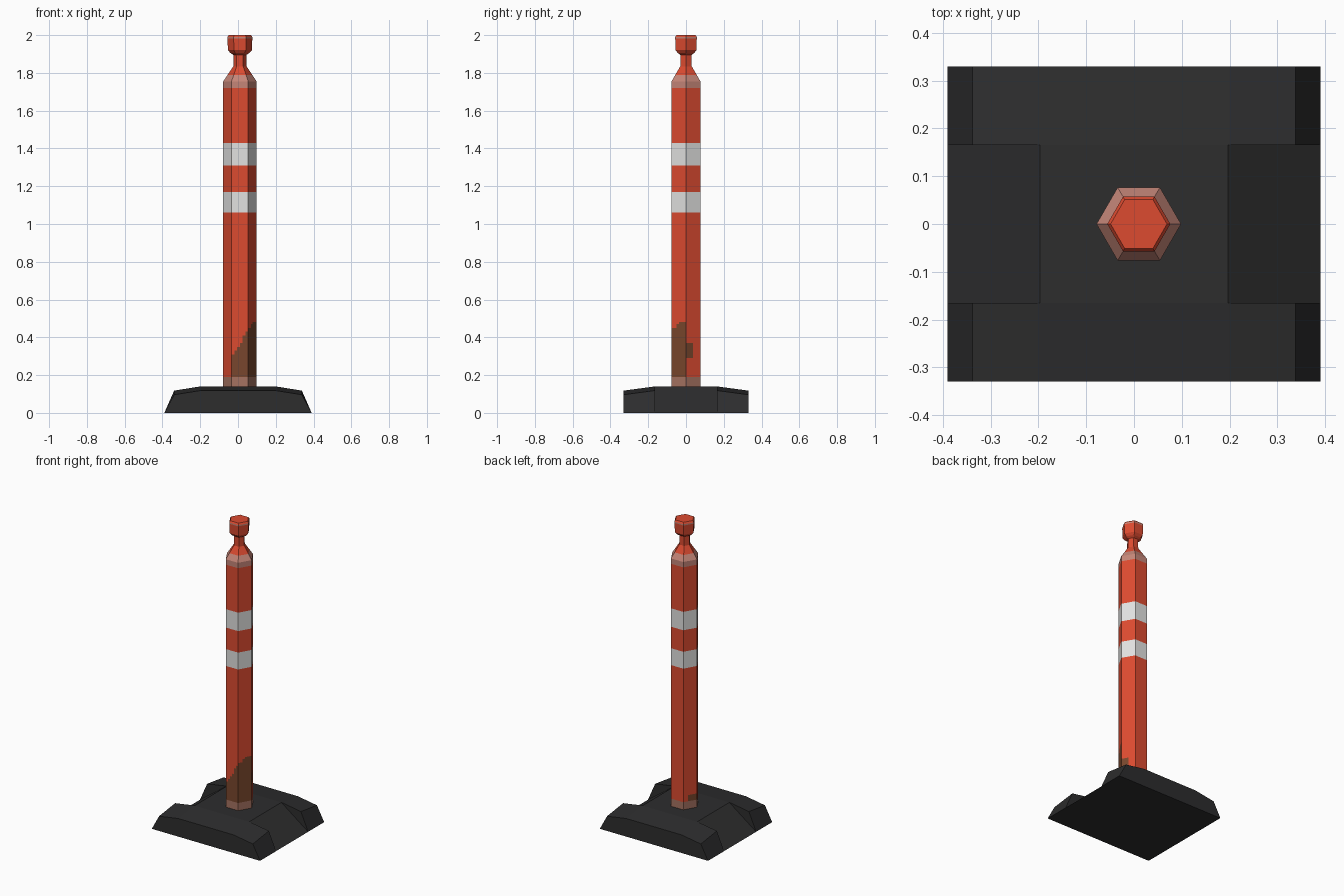
import bpy, math

if "Cube" in bpy.data.objects:
    bpy.data.objects.remove(bpy.data.objects["Cube"])


def material(name, rgb):
    m = bpy.data.materials.new(name)
    m.diffuse_color = (*rgb, 1)
    m.use_nodes = True
    m.node_tree.nodes["Principled BSDF"].inputs["Base Color"].default_value = m.diffuse_color
    return m


orange = material("orange plastic", (0.72, 0.07, 0.03))
white = material("white reflective", (0.76, 0.76, 0.75))
pale = material("faded orange", (0.56, 0.24, 0.19))
dusty = material("dusty orange", (0.38, 0.17, 0.12))
brown = material("brown dirt", (0.19, 0.062, 0.026))
rubber = material("black rubber", (0.026, 0.026, 0.027))
ORANGE, WHITE, PALE, DUSTY, BROWN = range(5)


def loft(name, loops, mats, rule=None):
    """Skin a stack of equal-length loops and cap both ends."""
    n = len(loops[0])
    verts = [v for loop in loops for v in loop]
    faces = [tuple(range(n))[::-1]]
    for r in range(len(loops) - 1):
        for i in range(n):
            j = (i + 1) % n
            faces.append((r * n + i, r * n + j, (r + 1) * n + j, (r + 1) * n + i))
    faces.append(tuple((len(loops) - 1) * n + i for i in range(n)))
    me = bpy.data.meshes.new(name)
    me.from_pydata(verts, [], faces)
    for m in mats:
        me.materials.append(m)
    if rule:
        for p in me.polygons:
            p.material_index = rule(p.center)
    ob = bpy.data.objects.new(name, me)
    bpy.context.collection.objects.link(ob)
    return ob


# Hexagonal rings, with each side split so dirt edges can follow the cells
CX = 0.01


def hex_ring(z, r, split=1):
    pts = []
    for k in range(6):
        a, b = math.radians(60 * k), math.radians(60 * (k + 1))
        for s in range(split):
            t = s / split
            pts.append((CX + r * (math.cos(a) * (1 - t) + math.cos(b) * t),
                        r * (math.sin(a) * (1 - t) + math.sin(b) * t), z))
    return pts


# Colour rule for the post: stripes, worn ends and a dirt patch at front right
def post_colour(c):
    x, y, z = c
    if 1.06 < z < 1.17 or 1.31 < z < 1.43:
        return WHITE
    if 1.72 < z < 1.79:
        return PALE
    if z < 0.19:
        return DUSTY
    if z < 0.48:
        if y < 0:
            left = -0.03 if z < 0.3 else -0.03 + (z - 0.3) * 0.6
            if x > left:
                return BROWN
        elif x > 0 and 0.3 < z < 0.36 and y < 0.035:
            return BROWN
        elif x < -0.04 and z < 0.23 and y < 0.05:
            return BROWN
    return ORANGE


R = 0.0885
rows = [(0.13, R)] + [(0.19 + 0.02 * i, R) for i in range(15)]
rows += [(z, R) for z in (0.48, 1.06, 1.17, 1.31, 1.43, 1.72, 1.755)]
rows += [(1.79, 0.065), (1.835, 0.035), (1.91, 0.034)]
rows.sort(key=lambda p: p[0])
loft("post", [hex_ring(z, r, 6) for z, r in rows],
     [orange, white, pale, dusty, brown], post_colour)

# Knob on top of the neck, with a thin worn ring near the rim
head = [(1.895, 0.034), (1.905, 0.05), (1.92, 0.063), (1.982, 0.066),
        (1.99, 0.066), (2.0, 0.059)]
loft("knob", [hex_ring(z, r) for z, r in head], [orange, white, pale],
     lambda c: PALE if 1.982 < c.z < 1.99 else ORANGE)


# Rubber base: ramped middle block with a raised rail on each side
def section(y, half):
    pts = half + [(-x, z) for x, z in reversed(half)]
    return [(x, y, z) for x, z in pts]


ramp = [(0.39, 0), (0.197, 0.14)]
loft("base_middle", [section(0.165, ramp), section(-0.165, ramp)][::-1], [rubber])
inner = [(0.39, 0), (0.338, 0.118), (0.2, 0.14)]
outer = [(0.39, 0), (0.338, 0.096), (0.2, 0.118)]
loft("base_rail_front", [section(-0.33, outer), section(-0.165, inner)], [rubber])
loft("base_rail_back", [section(0.165, inner), section(0.33, outer)], [rubber])

# Consistent outward normals
import bmesh
for ob in bpy.context.collection.objects:
    bm = bmesh.new()
    bm.from_mesh(ob.data)
    bmesh.ops.recalc_face_normals(bm, faces=bm.faces)
    bm.to_mesh(ob.data)
    bm.free()
